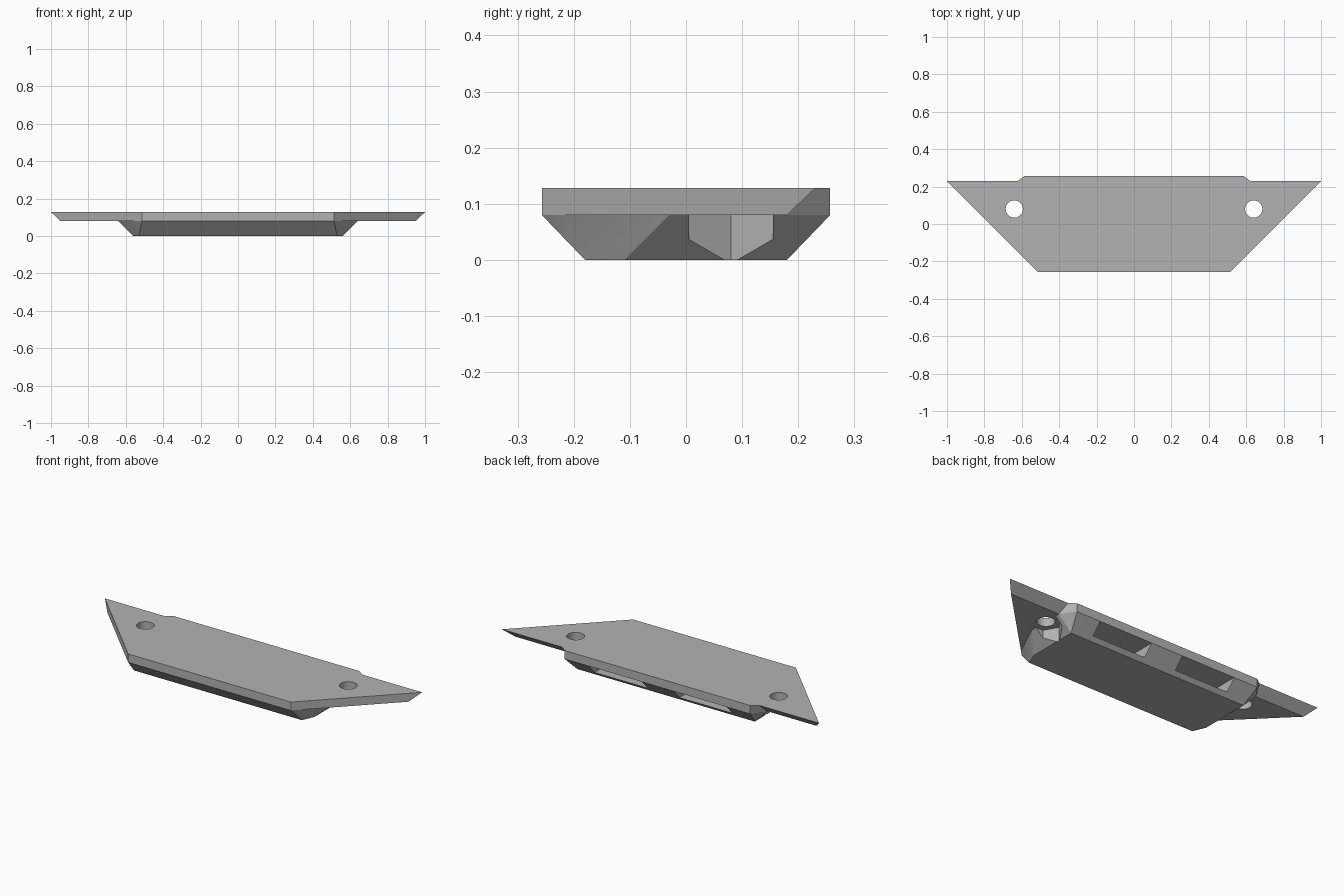
import bpy, bmesh, math
from mathutils import Vector

cube = bpy.data.objects.get("Cube")
if cube:
    bpy.data.objects.remove(cube, do_unlink=True)

grey = bpy.data.materials.new("plain_grey")
grey.use_nodes = True
colour = (0.45, 0.45, 0.45, 1)
grey.diffuse_color = colour
grey.node_tree.nodes["Principled BSDF"].inputs["Base Color"].default_value = colour

BASE, SEAM, TOP = 0.0, 0.08, 0.128
HOLE = (0.64, 0.08)


def add_object(name, bm):
    bmesh.ops.recalc_face_normals(bm, faces=bm.faces)
    mesh = bpy.data.meshes.new(name)
    bm.to_mesh(mesh)
    bm.free()
    obj = bpy.data.objects.new(name, mesh)
    bpy.context.collection.objects.link(obj)
    mesh.materials.append(grey)
    return obj


def mirrored(half):
    """Close a right-hand outline with its mirror image."""
    return half + [(-x, y) for x, y in reversed(half)]


def loft(name, lower, upper, z0, z1):
    bm = bmesh.new()
    a = [bm.verts.new((x, y, z0)) for x, y in lower]
    b = [bm.verts.new((x, y, z1)) for x, y in upper]
    bm.faces.new(a)
    bm.faces.new(b)
    n = len(a)
    for i in range(n):
        j = (i + 1) % n
        bm.faces.new((a[i], a[j], b[j], b[i]))
    return add_object(name, bm)


def prism(name, centre, radius, sides, z0, z1):
    ring = [(centre[0] + radius * math.cos(math.tau * i / sides),
             centre[1] + radius * math.sin(math.tau * i / sides)) for i in range(sides)]
    return loft(name, ring, ring, z0, z1)


def cut(target, cutter):
    mod = target.modifiers.new("cut", "BOOLEAN")
    mod.operation = "DIFFERENCE"
    mod.solver = "EXACT"
    mod.object = cutter
    bpy.context.view_layer.objects.active = target
    bpy.ops.object.modifier_apply(modifier=mod.name)
    bpy.data.objects.remove(cutter, do_unlink=True)


# Winged top plate, bevelled along the back of each wing
plate_top = mirrored([(0.513, -0.257), (1.0, 0.23), (0.622, 0.23), (0.585, 0.257)])
plate_under = mirrored([(0.513, -0.257), (0.95, 0.18), (0.64, 0.18), (0.585, 0.257)])
top_plate = loft("top_plate", plate_under, plate_top, SEAM, TOP)

# Tapered lower body
bm = bmesh.new()
floor = mirrored([(0.53, -0.18), (0.56, -0.11), (0.56, 0.18)])
shoulder = mirrored([(0.513, -0.257), (0.55, -0.22), (0.64, -0.03), (0.64, 0.18), (0.585, 0.257)])
for outline, z in ((floor, BASE), (shoulder, SEAM)):
    for x, y in outline:
        bm.verts.new((x, y, z))
bmesh.ops.convex_hull(bm, input=bm.verts)
bmesh.ops.dissolve_limit(bm, angle_limit=math.radians(1), verts=bm.verts, edges=bm.edges)
lower_body = add_object("lower_body", bm)

for side in (-1, 1):
    # Round screw hole and hexagonal recess below it
    centre = (side * HOLE[0], HOLE[1])
    cut(top_plate, prism("hole_cutter", centre, 0.046, 48, 0, 0.2))
    cut(lower_body, prism("recess_cutter", centre, 0.0866, 6, -0.1, 0.2))
    # Rectangular pocket in the sloping back
    x0, x1 = side * 0.1, side * 0.435
    box = [(x0, 0.08), (x1, 0.08), (x1, 0.4), (x0, 0.4)]
    cut(lower_body, loft("pocket_cutter", box, box, 0.022, 0.2))

for obj in (top_plate, lower_body):
    bpy.ops.object.select_all(action="DESELECT")
    obj.select_set(True)
    bpy.context.view_layer.objects.active = obj
    bpy.ops.object.shade_smooth_by_angle(angle=math.radians(20))
